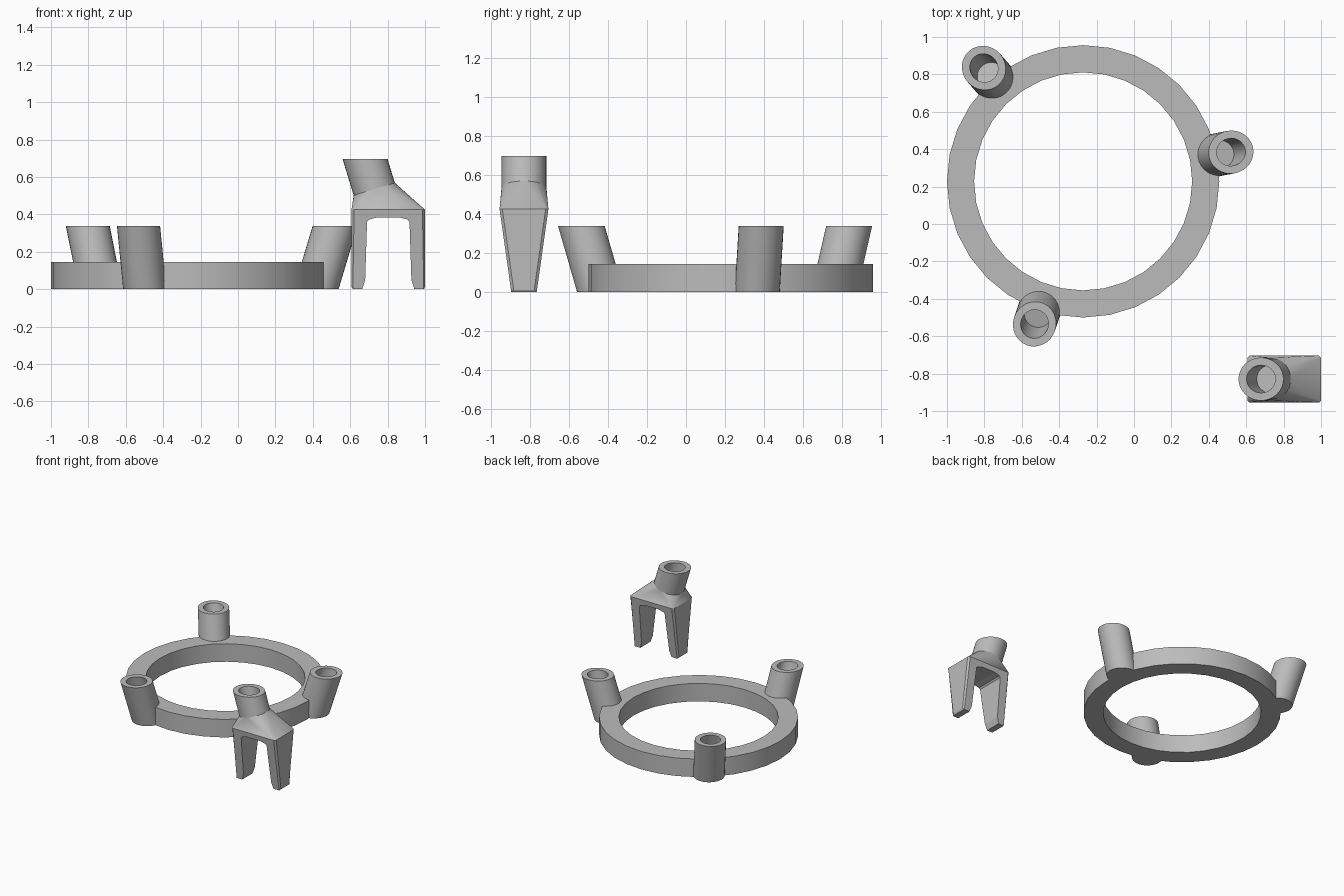
import bpy, bmesh, math
from mathutils import Vector

if "Cube" in bpy.data.objects:
    bpy.data.objects.remove(bpy.data.objects["Cube"])

grey = bpy.data.materials.new("plain_grey")
grey.diffuse_color = (0.5, 0.5, 0.5, 1)
grey.use_nodes = True
grey.node_tree.nodes["Principled BSDF"].inputs["Base Color"].default_value = grey.diffuse_color


def finish(name, bm, smooth=True):
    bmesh.ops.recalc_face_normals(bm, faces=bm.faces[:])
    me = bpy.data.meshes.new(name)
    bm.to_mesh(me)
    bm.free()
    me.materials.append(grey)
    if smooth:
        me.shade_smooth()
        me.set_sharp_from_angle(angle=math.radians(30))
    ob = bpy.data.objects.new(name, me)
    bpy.context.collection.objects.link(ob)
    return ob


def bridge(bm, a, b):
    n = len(a)
    for i in range(n):
        j = (i + 1) % n
        bm.faces.new((a[i], a[j], b[j], b[i]))


SLOPE = 0.305      # sideways shift of a leaning tube per unit of height
SEGS = 32


def tube_loop(top, azimuth, z, r, level):
    """Circle round a leaning axis, cut level or square to the axis."""
    ca, sa = math.cos(azimuth), math.sin(azimuth)
    d = Vector((SLOPE * ca, SLOPE * sa, 1))
    n = d.normalized()
    w = Vector((-sa, ca, 0))
    u = w.cross(n)
    centre = Vector(top) + d * (z - top[2])
    pts = []
    for i in range(SEGS):
        t = 2 * math.pi * i / SEGS
        off = r * (math.cos(t) * u + math.sin(t) * w)
        if level:
            off -= d * off.z
        pts.append(centre + off)
    return pts


def leaning_tube(name, top, azimuth, bottom_z, floor_z, level_bottom):
    """Tube with a blind bore that has a square floor."""
    bm = bmesh.new()
    specs = [(bottom_z, 0.115, level_bottom), (top[2], 0.115, True),
             (top[2], 0.074, True), (floor_z, 0.074, False)]
    loops = [[bm.verts.new(p) for p in tube_loop(top, azimuth, z, r, lv)]
             for z, r, lv in specs]
    for a, b in zip(loops, loops[1:]):
        bridge(bm, a, b)
    bm.faces.new(loops[0])
    bm.faces.new(loops[-1])
    return finish(name, bm)


# flat ring
CX, CY = -0.272, 0.228
bm = bmesh.new()
loops = []
for r, z in ((0.728, 0), (0.728, 0.145), (0.583, 0.145), (0.583, 0)):
    loops.append([bm.verts.new((CX + r * math.cos(2 * math.pi * i / SEGS),
                                CY + r * math.sin(2 * math.pi * i / SEGS), z))
                  for i in range(SEGS)])
for k in range(4):
    bridge(bm, loops[k], loops[(k + 1) % 4])
finish("ring", bm)

# three outward-leaning sockets on the ring
for k in range(3):
    a = math.radians(11.2 + 120 * k)
    top = (CX + 0.806 * math.cos(a), CY + 0.806 * math.sin(a), 0.337)
    leaning_tube("ring_socket_%d" % (k + 1), top, a, 0, 0.152, True)

# two-legged fork, narrowing towards the feet
FY, X0, X1, SHOULDER = -0.829, 0.607, 1.0, 0.425


def half_width(z):
    return 0.065 + 0.06 * z / SHOULDER


half = [(X0, SHOULDER), (X0, 0.012), (X0 + 0.007, 0), (0.664, 0),
        (0.68, 0.05), (0.69, 0.36), (0.70, 0.372), (0.745, 0.384)]
profile = half + [(X0 + X1 - x, z) for x, z in reversed(half)]
bm = bmesh.new()
sides = [[bm.verts.new((x, FY + s * half_width(z), z)) for x, z in profile]
         for s in (-1, 1)]
bridge(bm, *sides)
for side in sides:
    bm.faces.new(side)
outer = [e for e in bm.edges
         if abs(e.verts[0].co.x - e.verts[1].co.x) < 1e-5
         and min(abs(e.verts[0].co.x - X0), abs(e.verts[0].co.x - X1)) < 1e-5
         and abs(e.verts[0].co.z - e.verts[1].co.z) > 0.1]
bmesh.ops.bevel(bm, geom=outer, offset=0.014, segments=1, affect='EDGES')
finish("fork_legs", bm, smooth=False)

# shoulder blending the fork into its socket
fork_top = (0.679, FY, 0.697)
bm = bmesh.new()
hw, c = half_width(SHOULDER), 0.01
for x, sx in ((X0, 1), (X1, -1)):
    for s in (-1, 1):
        bm.verts.new((x + sx * c, FY + s * hw, SHOULDER))
        bm.verts.new((x, FY + s * (hw - c), SHOULDER))
for p in tube_loop(fork_top, math.pi, 0.535, 0.115, False):
    bm.verts.new(p)
bmesh.ops.convex_hull(bm, input=bm.verts[:])
finish("fork_shoulder", bm)

# socket on top of the fork
leaning_tube("fork_socket", fork_top, math.pi, 0.53, 0.54, False)
